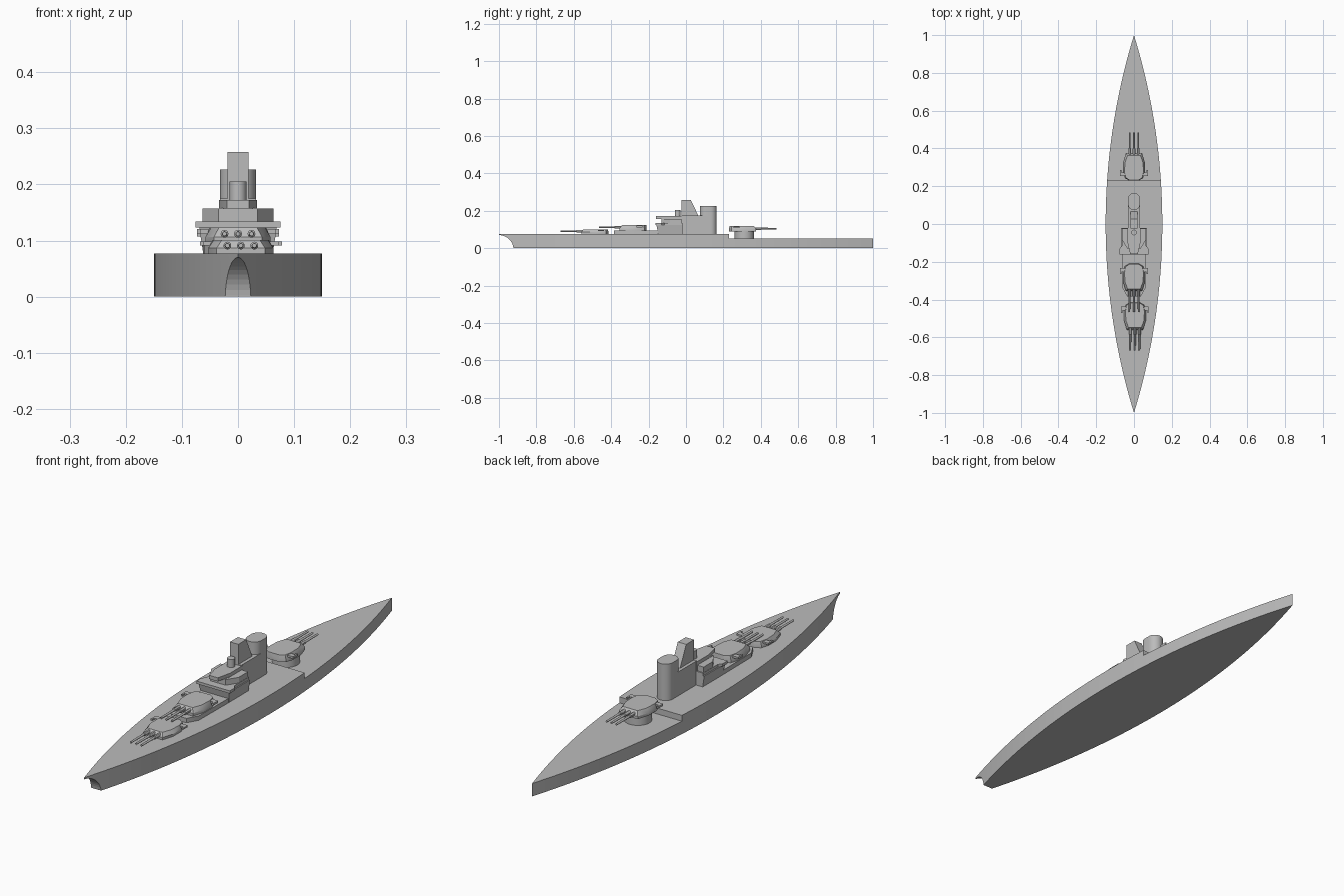
import bpy, bmesh, math
from mathutils import Matrix

if "Cube" in bpy.data.objects:
    bpy.data.objects.remove(bpy.data.objects["Cube"])

grey = bpy.data.materials.new("naval grey")
grey.diffuse_color = (0.5, 0.5, 0.5, 1)
grey.use_nodes = True
grey.node_tree.nodes["Principled BSDF"].inputs["Base Color"].default_value = grey.diffuse_color


def finish(name, bm, smooth=True):
    bmesh.ops.recalc_face_normals(bm, faces=bm.faces)
    me = bpy.data.meshes.new(name)
    bm.to_mesh(me)
    bm.free()
    me.materials.append(grey)
    ob = bpy.data.objects.new(name, me)
    bpy.context.collection.objects.link(ob)
    if smooth:
        bpy.ops.object.select_all(action='DESELECT')
        bpy.context.view_layer.objects.active = ob
        ob.select_set(True)
        bpy.ops.object.shade_smooth_by_angle(angle=math.radians(30))
    return ob


def loft(name, rings):
    """Closed solid through rings of equal point count."""
    bm = bmesh.new()
    vs = [[bm.verts.new(p) for p in r] for r in rings]
    n = len(vs[0])
    for a, b in zip(vs, vs[1:]):
        for i in range(n):
            j = (i + 1) % n
            bm.faces.new((a[i], a[j], b[j], b[i]))
    bm.faces.new(vs[0][::-1])
    bm.faces.new(vs[-1])
    return finish(name, bm)


def prism(name, pts, z0, z1):
    return loft(name, [[(x, y, z) for x, y in pts] for z in (z0, z1)])


def box(name, w, y0, y1, z0, z1):
    return prism(name, [(-w, y0), (w, y0), (w, y1), (-w, y1)], z0, z1)


def mirrored(half):
    """Right-hand outline, front to back, completed on the left."""
    return half + [(-x, y) for x, y in reversed(half) if abs(x) > 1e-6]


def cylinder(name, r, x, y, z0, z1, n=32):
    return prism(name, [(x + r * math.cos(2 * math.pi * i / n),
                         y + r * math.sin(2 * math.pi * i / n)) for i in range(n)], z0, z1)


# Hull: two circular arcs in plan, lower deck aft
BEAM, DECK, AFT_DECK, STEP = 0.15, 0.077, 0.053, 0.23
R = (1 + BEAM ** 2) / (2 * BEAM)


def half_width(y):
    return max(0.0, math.sqrt(R * R - y * y) - (R - BEAM))


def stations(a, b, n):
    return [(half_width(y), y) for y in (a + (b - a) * i / n for i in range(n + 1))]


fore = prism("fore_hull", mirrored(stations(-1, STEP, 32)), 0, DECK)
prism("aft_hull", mirrored(stations(STEP, 1, 24)), 0, AFT_DECK)

# Concave cut under the bow
bm = bmesh.new()
bmesh.ops.create_cone(bm, cap_ends=True, segments=48, radius1=0.078, radius2=0.078, depth=0.3,
                      matrix=Matrix.Translation((0, -1, -0.008)) @ Matrix.Rotation(math.pi / 2, 4, 'Y'))
cutter = finish("bow_cutter", bm, False)
mod = fore.modifiers.new("bow", 'BOOLEAN')
mod.operation, mod.object, mod.solver = 'DIFFERENCE', cutter, 'EXACT'
bpy.context.view_layer.objects.active = fore
bpy.ops.object.modifier_apply(modifier="bow")
bpy.data.objects.remove(cutter)


# Triple gun turret: d = -1 points forward, y0 is the face
def turret(tag, x0, y0, z0, h, d, reach, spacing, gun_z):
    low = [(0.043, 0), (0.058, 0.05), (0.058, 0.1), (0.048, 0.132), (0.025, 0.145)]
    top = [(0.034, 0.012), (0.048, 0.05), (0.05, 0.1), (0.043, 0.13), (0.023, 0.143)]

    def ring(half, z):
        return [(x0 + x, y0 - d * y, z) for x, y in mirrored(half)]
    loft(tag + "_turret", [ring(low, z0), ring(low, z0 + 0.4 * h), ring(top, z0 + h)])
    # rangefinder ears
    for s in (-1, 1):
        ear = [(0.04, 0.102), (0.066, 0.102), (0.066, 0.09), (0.073, 0.09),
               (0.073, 0.122), (0.04, 0.122)]
        prism(tag + "_rangefinder", [(x0 + s * x, y0 - d * y) for x, y in ear],
              z0 + 0.6 * h, z0 + 0.9 * h)
    # barrels with thicker sleeves
    for i in (-1, 0, 1):
        def circle(r, y):
            return [(x0 + i * spacing + r * math.cos(k * math.pi / 6), y0 + d * y,
                     gun_z + r * math.sin(k * math.pi / 6)) for k in range(12)]
        loft(tag + "_gun", [circle(0.007, -0.03), circle(0.007, 0.025), circle(0.0048, 0.027),
                            circle(0.004, reach)])


turret("forward", 0.005, -0.56, 0.077, 0.024, -1, 0.11, 0.024, 0.091)
turret("upper", 0.0, -0.355, 0.095, 0.028, -1, 0.11, 0.024, 0.112)
turret("aft", 0.0, 0.375, 0.09, 0.028, 1, 0.11, 0.022, 0.105)
cylinder("aft_barbette", 0.052, 0, 0.312, AFT_DECK, 0.09)
cylinder("forward_barbette", 0.045, 0.005, -0.49, 0.07, 0.08)

# Deckhouse below the upper turret
prism("deckhouse", mirrored([(0.035, -0.385), (0.06, -0.34), (0.062, -0.15)]), DECK, 0.095)


# Bridge: flared lower block, wing deck, upper levels
def frustum(name, w0, f0, w1, f1, back, z0, z1):
    loft(name, [[(-w, f, z), (w, f, z), (w, back, z), (-w, back, z)]
                for w, f, z in ((w0, f0, z0), (w1, f1, z1))])


frustum("bridge_base", 0.062, -0.148, 0.069, -0.158, -0.02, DECK, 0.123)
prism("bridge_wings", mirrored([(0.076, -0.162), (0.076, -0.13), (0.064, -0.115),
                                (0.064, -0.02)]), 0.123, 0.134)
prism("bridge_mid_deck", mirrored([(0.035, -0.13), (0.063, -0.085), (0.063, -0.025)]), 0.134, 0.157)
prism("bridge_upper", mirrored([(0.02, -0.16), (0.034, -0.1), (0.034, -0.02)]), 0.157, 0.172)
box("bridge_front", 0.034, -0.13, -0.02, 0.134, 0.158)
cylinder("director", 0.015, 0, -0.045, 0.157, 0.205)

# Central casing, sloped tower and funnel
box("casing", 0.032, -0.025, 0.12, DECK, 0.175)
tower = [(-0.025, 0.17), (0.068, 0.17), (0.026, 0.258), (-0.025, 0.258)]
loft("tower", [[(x, y, z) for y, z in tower] for x in (-0.019, 0.019)])
arc = [(0.032 * math.sin(t * math.pi / 16), 0.032 * math.cos(t * math.pi / 16)) for t in range(9)]
half = [(x, 0.106 - c) for x, c in arc] + [(x, 0.132 + c) for x, c in reversed(arc)]
prism("funnel", mirrored(half), DECK, 0.227)
